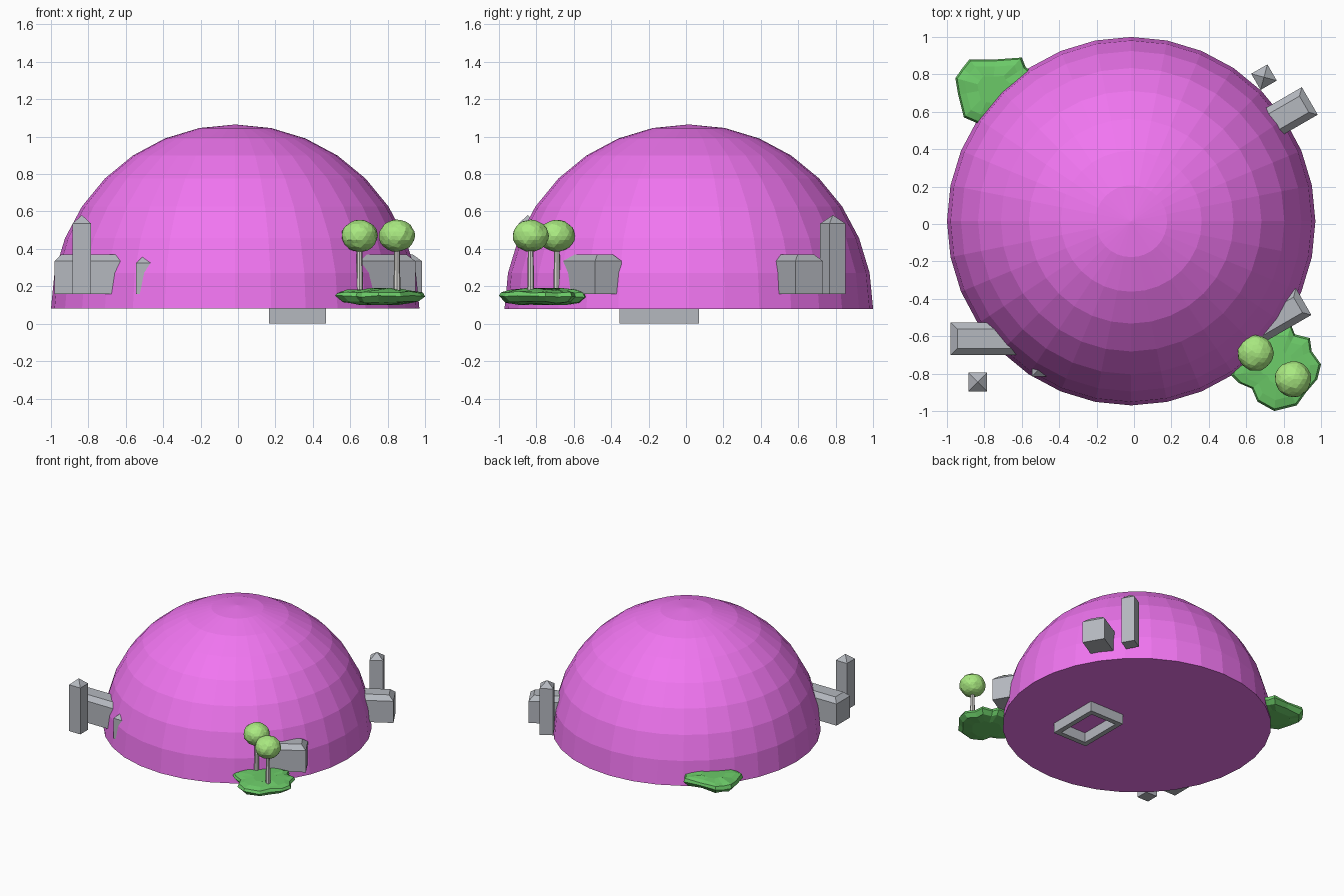
import bpy, bmesh, math, random
from mathutils import Matrix, Vector

if "Cube" in bpy.data.objects:
    bpy.data.objects.remove(bpy.data.objects["Cube"])

random.seed(4)


def material(name, rgb):
    m = bpy.data.materials.new(name)
    m.diffuse_color = (*rgb, 1)
    m.use_nodes = True
    m.node_tree.nodes["Principled BSDF"].inputs["Base Color"].default_value = m.diffuse_color
    return m


MAGENTA = material("magenta", (0.88, 0.18, 0.88))
GRASS = material("grass", (0.15, 0.60, 0.14))
LEAF = material("leaf", (0.40, 0.82, 0.22))
BARK = material("bark", (0.70, 0.69, 0.66))
STONE = material("stone", (0.46, 0.48, 0.52))


def finish(name, bm, mat):
    bmesh.ops.recalc_face_normals(bm, faces=bm.faces)
    me = bpy.data.meshes.new(name)
    bm.to_mesh(me)
    bm.free()
    me.materials.append(mat)
    ob = bpy.data.objects.new(name, me)
    bpy.context.collection.objects.link(ob)
    return ob


def loft(name, rings, mat, matrix=Matrix()):
    """Skin a stack of equal-sized point rings and cap both ends."""
    bm = bmesh.new()
    loops = [[bm.verts.new(matrix @ Vector(p)) for p in r] for r in rings]
    n = len(loops[0])
    for a, b in zip(loops, loops[1:]):
        for i in range(n):
            j = (i + 1) % n
            bm.faces.new((a[i], a[j], b[j], b[i]))
    bm.faces.new(loops[0])
    bm.faces.new(loops[-1])
    return finish(name, bm, mat)


def rect(x0, x1, y0, y1, z):
    return [(x0, y0, z), (x1, y0, z), (x1, y1, z), (x0, y1, z)]


# dome: lower half of a sphere cut away, flat base
bm = bmesh.new()
bmesh.ops.create_uvsphere(bm, u_segments=32, v_segments=16, radius=0.985)
bmesh.ops.delete(bm, geom=[v for v in bm.verts if v.co.z < -0.01], context='VERTS')
bmesh.ops.holes_fill(bm, edges=[e for e in bm.edges if e.is_boundary], sides=0)
bmesh.ops.translate(bm, vec=(-0.015, 0.015, 0.08), verts=bm.verts)
finish("dome", bm, MAGENTA)

# open rectangular frame under the dome
outer, inner = (0.165, 0.47, -0.355, 0.07), (0.205, 0.43, -0.315, 0.03)
bm = bmesh.new()
loops = [[bm.verts.new(p) for p in rect(*r, z)]
         for r, z in ((outer, 0), (outer, 0.1), (inner, 0.1), (inner, 0))]
for k in range(4):
    a, b = loops[k], loops[(k + 1) % 4]
    for i in range(4):
        j = (i + 1) % 4
        bm.faces.new((a[i], a[j], b[j], b[i]))
finish("base_frame", bm, STONE)


# halls with chamfered roofs, running from the outer end into the dome
def hall(name, x, y, angle, length, width):
    h, c = width / 2, 0.035
    rot = Matrix.Translation((x, y, 0)) @ Matrix.Rotation(math.radians(angle), 4, 'Z')
    loft(name, [rect(0, length, -h, h, 0.16), rect(0, length, -h, h, 0.335),
                rect(c, length - c, -h + c, h - c, 0.37)], STONE, rot)


hall("front_left_hall", -0.98, -0.613, 0, 0.5, 0.175)
hall("back_right_hall", 0.94, 0.658, 210, 0.4, 0.17)
hall("front_right_hall", 0.907, -0.415, 210, 0.4, 0.165)


# square towers with pyramid tops
def tower(name, x, y, angle, eaves, top):
    h, e = 0.05, 0.001
    rot = Matrix.Translation((x, y, 0)) @ Matrix.Rotation(math.radians(angle), 4, 'Z')
    loft(name, [rect(-h, h, -h, h, 0.16), rect(-h, h, -h, h, eaves),
                rect(-e, e, -e, e, top)], STONE, rot)


tower("front_left_tower", -0.835, -0.845, 0, 0.535, 0.58)
tower("back_right_tower", 0.695, 0.785, 30, 0.535, 0.58)
tower("small_tower", -0.495, -0.765, 0, 0.325, 0.37)


# grass islands: irregular outline with rounded edge
def island(name, outline):
    cx = sum(p[0] for p in outline) / len(outline)
    cy = sum(p[1] for p in outline) / len(outline)
    rings = []
    for s, z in ((0.5, 0.104), (0.85, 0.115), (1.0, 0.145), (0.95, 0.168), (0.75, 0.178), (0.4, 0.186)):
        rings.append([(cx + (x - cx) * s, cy + (y - cy) * s, z + random.uniform(-0.006, 0.006))
                      for x, y in outline])
    loft(name, rings, GRASS)


island("front_right_grass", [
    (0.52, -0.81), (0.56, -0.85), (0.63, -0.88), (0.66, -0.95), (0.75, -1.0),
    (0.87, -0.97), (0.92, -0.90), (0.98, -0.83), (1.0, -0.75), (0.95, -0.68),
    (0.94, -0.61), (0.86, -0.59), (0.84, -0.54), (0.72, -0.53), (0.6, -0.62), (0.54, -0.73)])
island("back_left_grass", [
    (-0.94, 0.69), (-0.955, 0.78), (-0.92, 0.83), (-0.88, 0.88), (-0.74, 0.88),
    (-0.60, 0.89), (-0.58, 0.84), (-0.52, 0.79), (-0.54, 0.66), (-0.65, 0.56),
    (-0.78, 0.53), (-0.84, 0.54), (-0.91, 0.57)])

# trees: slim trunk and lumpy crown
for tag, x, y in (("left", 0.65, -0.69), ("right", 0.85, -0.83)):
    bm = bmesh.new()
    bmesh.ops.create_cone(bm, cap_ends=True, segments=8, radius1=0.019, radius2=0.014,
                          depth=0.29, matrix=Matrix.Translation((x, y, 0.305)))
    finish(tag + "_tree_trunk", bm, BARK)
    bm = bmesh.new()
    bmesh.ops.create_icosphere(bm, subdivisions=3, radius=1)
    for v in bm.verts:
        v.co *= random.uniform(0.97, 1.03)
        v.co = Vector((x + v.co.x * 0.096, y + v.co.y * 0.096, 0.47 + v.co.z * 0.085))
    finish(tag + "_tree_crown", bm, LEAF)
